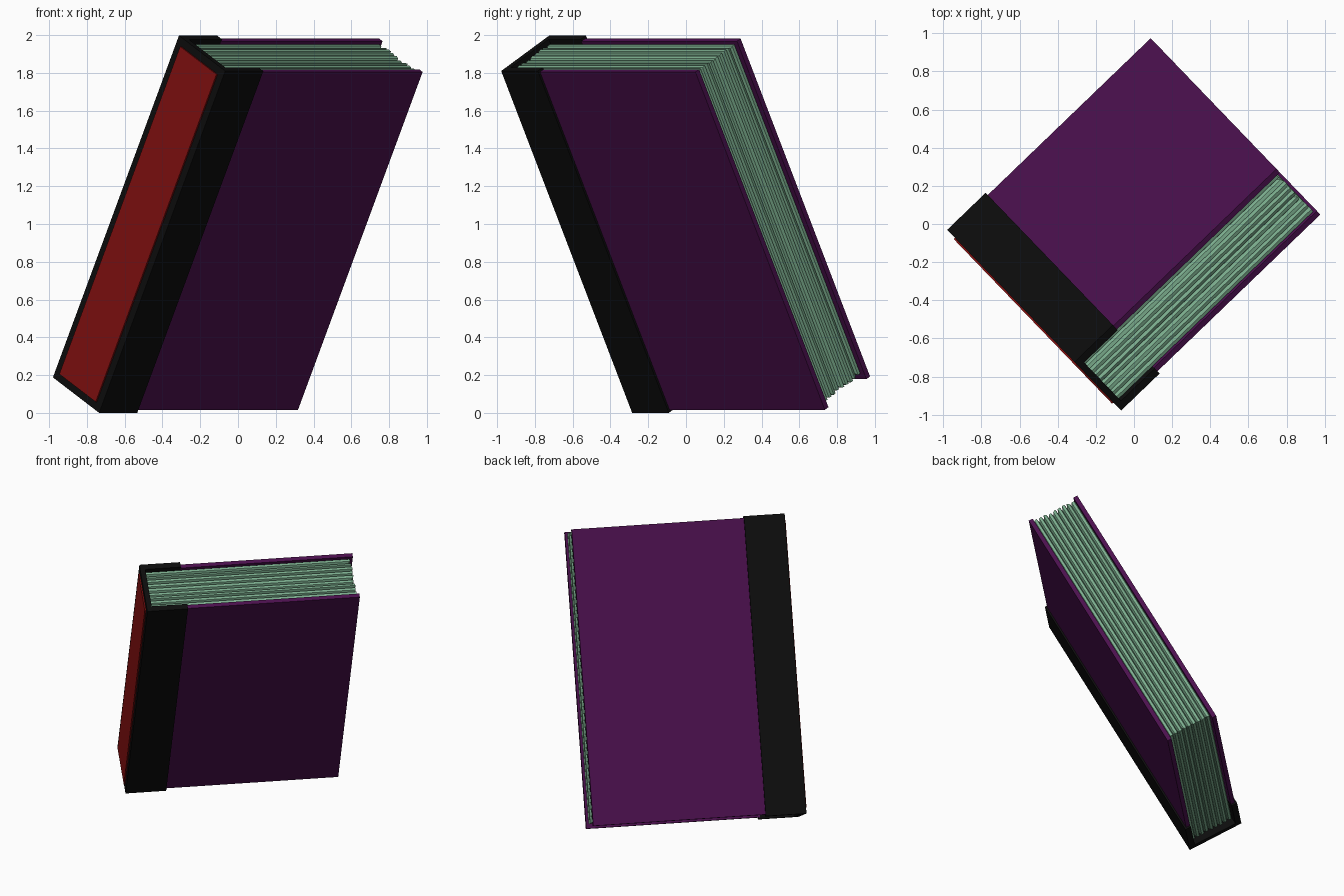
import bpy, bmesh, random
from mathutils import Vector, Matrix

random.seed(4)
cube = bpy.data.objects.get("Cube")
if cube:
    bpy.data.objects.remove(cube, do_unlink=True)


def material(name, color):
    m = bpy.data.materials.new(name)
    m.use_nodes = True
    m.diffuse_color = (*color, 1)
    bsdf = m.node_tree.nodes["Principled BSDF"]
    bsdf.inputs["Base Color"].default_value = (*color, 1)
    return m


purple = material("purple_cloth", (0.07, 0.005, 0.076))
black = material("black_leather", (0.004, 0.004, 0.004))
red = material("red_label", (0.23, 0.005, 0.005))
green = material("green_paper", (0.2, 0.42, 0.27))

# Tilted frame of the book: x to the fore-edge, y to the back cover, z up the spine
across = Vector((0.72, 0.693, 0)).normalized()
up = Vector((0.327, -0.337, 0.883))
up = (up - across * up.dot(across)).normalized()
back = up.cross(across)
frame = Matrix((across, back, up)).transposed().to_4x4()
frame.translation = (-0.735, -0.285, 0)

WIDTH, DEPTH, HEIGHT = 1.466, 0.40, 2.05
LIP = 0.012       # how far the leather stands proud of the boards
INNER = 0.042     # depth of the inside face of each board
WRAP = 0.28       # reach of the leather over the boards
SPINE = 0.035


def loft(name, rings, mat):
    """Joins equal-length rings of points into a closed solid."""
    bm = bmesh.new()
    loops = [[bm.verts.new(p) for p in ring] for ring in rings]
    n = len(loops[0])
    for a, b in zip(loops, loops[1:]):
        for i in range(n):
            j = (i + 1) % n
            bm.faces.new((a[i], a[j], b[j], b[i]))
    bm.faces.new(loops[0])
    bm.faces.new(loops[-1])
    bmesh.ops.recalc_face_normals(bm, faces=bm.faces)
    bm.transform(frame)
    mesh = bpy.data.meshes.new(name)
    bm.to_mesh(mesh)
    bm.free()
    mesh.materials.append(mat)
    obj = bpy.data.objects.new(name, mesh)
    bpy.context.collection.objects.link(obj)
    return obj


def prism(name, outline, z0, z1, mat):
    return loft(name, [[(x, y, z) for x, y in outline] for z in (z0, z1)], mat)


def box(name, x0, x1, y0, y1, z0, z1, mat):
    return prism(name, [(x0, y0), (x1, y0), (x1, y1), (x0, y1)], z0, z1, mat)


# Cover boards
for name, y0, y1 in (("front_cover", LIP, INNER),
                     ("back_cover", DEPTH - INNER, DEPTH - LIP)):
    box(name, WRAP - 0.01, WIDTH, y0, y1, LIP, HEIGHT - LIP, purple)

# Leather spine wrapping onto both boards
half = [(0, 0), (WRAP, 0), (WRAP, INNER), (SPINE, INNER)]
prism("spine_binding", half + [(x, DEPTH - y) for x, y in reversed(half)],
      0, HEIGHT, black)

# Label plate on the spine
M = 0.043
box("spine_label", -0.009, 0.002, M, DEPTH - M, M, HEIGHT - M, red)

# Page block: uneven leaves separated by narrow grooves
LEAVES = 9
y_start, y_end = INNER - 0.002, DEPTH - INNER + 0.002
step = (y_end - y_start) / LEAVES


def page_ring(y, inset):
    x0, x1 = SPINE - 0.005, WIDTH - 0.012 - inset
    z0, z1 = 0.04 + inset, HEIGHT - LIP - 0.006 - inset
    return [(x0, y, z0), (x1, y, z0), (x1, y, z1), (x0, y, z1)]


rings = []
for i in range(LEAVES):
    y = y_start + i * step
    rings.append(page_ring(y, 0.026))
    rings.append(page_ring(y + step * 0.25, random.uniform(0.002, 0.012)))
    rings.append(page_ring(y + step * 0.75, random.uniform(0.002, 0.012)))
rings.append(page_ring(y_end, 0.026))
loft("pages", rings, green)
